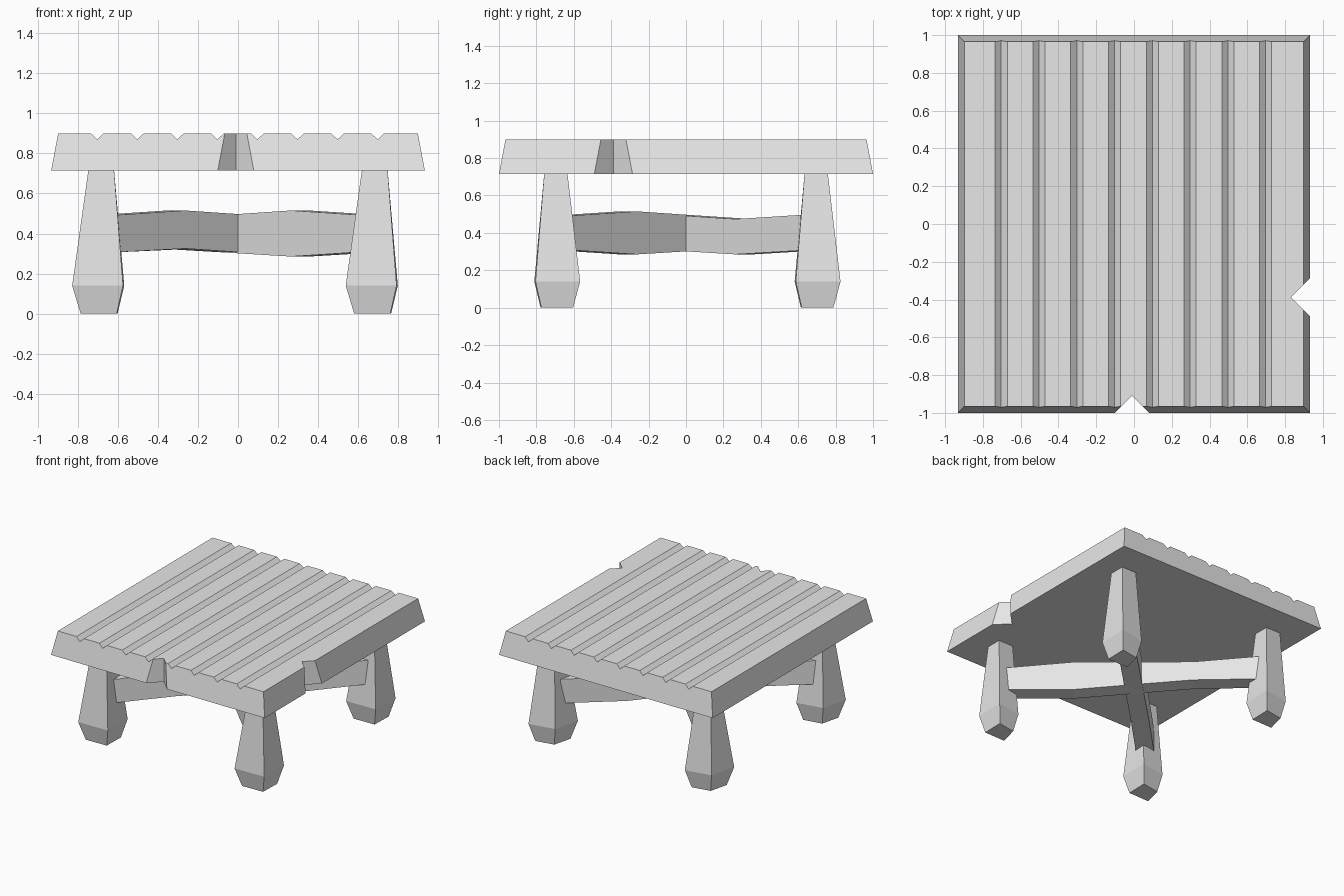
import bpy
import bmesh
from mathutils import Vector

old = bpy.data.objects.get("Cube")
if old:
    bpy.data.objects.remove(old, do_unlink=True)

GREY = (0.8, 0.8, 0.8, 1.0)
stone = bpy.data.materials.new("pale_grey")
stone.use_nodes = True
stone.diffuse_color = GREY
stone.node_tree.nodes["Principled BSDF"].inputs["Base Color"].default_value = GREY

TOP, UNDER, SLANT = 0.9, 0.715, 0.035


def loft(name, rings):
    """Flat-faced solid through matching rings of points, capped at both ends."""
    bm = bmesh.new()
    loops = [[bm.verts.new(p) for p in ring] for ring in rings]
    n = len(loops[0])
    for a, b in zip(loops, loops[1:]):
        for i in range(n):
            j = (i + 1) % n
            bm.faces.new((a[i], a[j], b[j], b[i]))
    bm.faces.new(loops[0][::-1])
    bm.faces.new(loops[-1])
    bmesh.ops.recalc_face_normals(bm, faces=bm.faces)
    mesh = bpy.data.meshes.new(name)
    bm.to_mesh(mesh)
    bm.free()
    mesh.materials.append(stone)
    obj = bpy.data.objects.new(name, mesh)
    bpy.context.collection.objects.link(obj)
    return obj


# Table top: grooved profile swept front to back, ends slanting inwards
profile = [(-0.933, UNDER), (-0.933 + SLANT, TOP)]
for k in range(8):
    x = -0.703 + 0.2 * k
    profile += [(x - 0.032, TOP), (x, TOP - 0.03), (x + 0.032, TOP)]
profile += [(0.933 - SLANT, TOP), (0.933, UNDER)]


def end_ring(side):
    return [(x, side * (1 - SLANT * (z - UNDER) / (TOP - UNDER)), z) for x, z in profile]


table_top = loft("table_top", [end_ring(-1), end_ring(1)])


# Chipped notches: upright wedges cut out of the front and left edges
def cut_notch(apex, outward):
    tip, out = Vector(apex), Vector(outward)
    side = Vector((-out.y, out.x))
    wedge = [tip, tip + 0.3 * (out + side), tip + 0.3 * (out - side)]
    cutter = loft("notch_cutter", [[(p.x, p.y, z) for p in wedge] for z in (0.6, 1.0)])
    cutter.hide_render = True
    mod = table_top.modifiers.new("notch", "BOOLEAN")
    mod.operation = "DIFFERENCE"
    mod.solver = "EXACT"
    mod.object = cutter
    bpy.context.view_layer.objects.active = table_top
    bpy.ops.object.modifier_apply(modifier=mod.name)
    bpy.data.objects.remove(cutter, do_unlink=True)


cut_notch((-0.011, -0.91), (0, -1))
cut_notch((0.831, -0.388), (1, 0))

# Legs: uneven four-sided posts, thickest near the foot
knee = [(0.115, 0.13), (-0.093, 0.093), (-0.145, -0.115), (0.109, -0.109)]
foot = [(x * 0.71, y * 0.71) for x, y in knee]
head = [(0.064, 0.062), (-0.064, 0.062), (-0.064, -0.062), (0.064, -0.062)]
for end, sy in (("front", -1), ("back", 1)):
    for side, sx in (("right", -1), ("left", 1)):
        cx, cy = 0.683 * sx, 0.696 * sy
        loft(f"{end}_{side}_leg",
             [[(cx + x, cy + y, z) for x, y in section]
              for section, z in ((foot, 0), (knee, 0.14), (head, UNDER + 0.003))])


# Crossed stretchers: each given as (x position, bottom, top) along its diagonal
def stretcher(name, slope, stations):
    w = 0.0465
    rings = []
    for x, low, high in stations:
        y = slope * x
        a, b = (x - w, y + slope * w), (x + w, y - slope * w)
        rings.append([(*a, low), (*b, low), (*b, high), (*a, high)])
    loft(name, rings)


stretcher("rising_stretcher", 1, [(-0.66, 0.306, 0.492), (-0.31, 0.325, 0.515),
                                  (0, 0.304, 0.494), (0.31, 0.285, 0.474), (0.66, 0.306, 0.496)])
stretcher("falling_stretcher", -1, [(-0.66, 0.306, 0.496), (-0.31, 0.322, 0.474),
                                    (0, 0.304, 0.494), (0.31, 0.285, 0.515), (0.66, 0.308, 0.492)])
